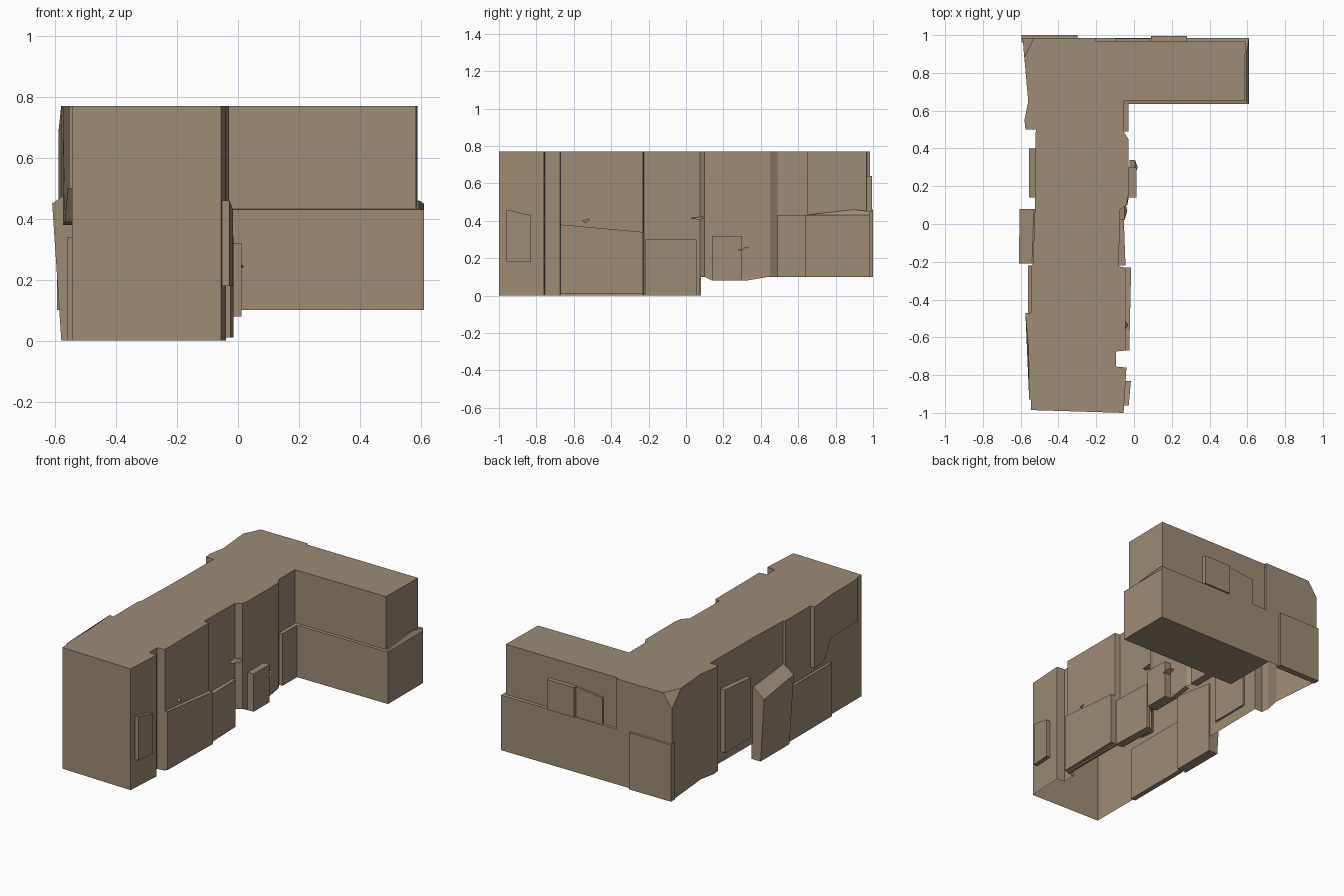
import bpy, bmesh
from mathutils import Vector

cube = bpy.data.objects.get("Cube")
if cube:
    bpy.data.objects.remove(cube)

stone = bpy.data.materials.new("sandstone_tan")
stone.use_nodes = True
tan = (0.34, 0.26, 0.18, 1)
stone.diffuse_color = tan
stone.node_tree.nodes["Principled BSDF"].inputs["Base Color"].default_value = tan

TOP = 0.77


def finish(name, bm):
    mesh = bpy.data.meshes.new(name)
    bm.to_mesh(mesh)
    bm.free()
    mesh.materials.append(stone)
    obj = bpy.data.objects.new(name, mesh)
    bpy.context.collection.objects.link(obj)
    return obj


def panel(name, axis, inner, points):
    """Slab on a wall: points are (along wall, height, outer depth)."""
    bm = bmesh.new()

    def vert(u, z, d):
        return bm.verts.new((d, u, z) if axis == "x" else (u, d, z))
    front = [vert(u, z, d) for u, z, d in points]
    back = [vert(u, z, inner) for u, z, d in points]
    bm.faces.new(front)
    bm.faces.new(back[::-1])
    n = len(points)
    for i in range(n):
        j = (i + 1) % n
        bm.faces.new((front[j], front[i], back[i], back[j]))
    bmesh.ops.recalc_face_normals(bm, faces=bm.faces)
    return finish(name, bm)


def box_panel(name, axis, inner, outer, u0, u1, z0, z1, z2=None, lean=0):
    """Four-sided panel; z2 is the top height at u1, lean shifts depth at u1."""
    z2 = z1 if z2 is None else z2
    return panel(name, axis, inner, [(u0, z0, outer), (u1, z0, outer + lean),
                                     (u1, z2, outer + lean), (u0, z1, outer)])


# Main L-shaped wall shell, open underneath the long leg
outline = [
    (-.545, -.985), (-.055, -1), (-.04, -.76), (-.095, -.755), (-.095, -.675),
    (-.045, -.67), (-.045, -.23), (-.08, -.225), (-.075, .07), (-.075, .075),
    (-.04, .1), (-.03, .15), (-.03, .45), (-.055, .49), (-.055, .65),
    (.585, .65), (.59, .965), (-.2, .97), (-.2, .985), (-.59, .985),
    (-.56, .65), (-.58, .55), (-.575, .5), (-.52, .5), (-.525, .08),
    (-.525, .07), (-.535, -.21), (-.545, -.22),
]
bm = bmesh.new()
upper = [bm.verts.new((x, y, TOP)) for x, y in outline]
lower = [bm.verts.new((x, y, 0 if y < .073 else .1)) for x, y in outline]
bm.faces.new(upper)
for i in range(len(outline)):
    j = (i + 1) % len(outline)
    bm.faces.new((lower[i], lower[j], upper[j], upper[i]))
# Chipped top corner at the back
a, b, c = Vector((-.585, .87, TOP)), Vector((-.53, .985, TOP)), Vector((-.59, .985, .68))
cut = bmesh.ops.bisect_plane(bm, geom=bm.verts[:] + bm.edges[:] + bm.faces[:],
                             plane_co=a, plane_no=(b - a).cross(c - a), clear_outer=True)
rim = [e for e in cut["geom_cut"] if isinstance(e, bmesh.types.BMEdge)]
bmesh.ops.holes_fill(bm, edges=rim, sides=0)
finish("wall_shell", bm)

# Wide lower course of the short wing, with its sloping ledge
panel("wing_lower_course", "y", .635, [(-.22, .1, .985), (.61, .1, .985),
                                       (.61, .43, .985), (-.22, .43, .985)])
panel("wing_ledge", "x", -.2, [(.635, .43, .61), (.985, .43, .61), (.985, .45, .61),
                               (.9, .46, .595), (.65, .433, .595)])

# Panels on the left wall
box_panel("end_panel", "x", -.07, -.028, -.96, -.83, .18, .46, .43, .012)
box_panel("long_panel", "x", -.07, -.025, -.67, -.23, .01, .38, .34, .01)
box_panel("short_panel", "x", -.1, -.045, -.22, .055, 0, .3, .3, -.01)
box_panel("window_panel", "x", -.06, .012, .14, .3, .08, .32)
box_panel("corner_panel", "x", -.08, -.03, .49, .645, .1, .43)
panel("wall_foot", "x", -.06, [(.1, .1, -.035), (.14, .08, -.028), (.32, .08, -.028),
                               (.44, .1, -.028)])

# Panels on the right wall
panel("upper_slab", "x", -.53, [(-.93, .5, -.555), (-.66, .5, -.558), (-.58, .39, -.568),
                                (-.47, .38, -.575), (-.47, TOP, -.575),
                                (-.66, TOP, -.558), (-.93, TOP, -.555)])
box_panel("right_lower_panel", "x", -.53, -.562, -.66, -.22, 0, .34)
panel("leaning_block", "x", -.515, [(-.21, 0, -.58), (.08, 0, -.58),
                                    (.08, .4, -.605), (-.21, .45, -.61)])
panel("leaning_block_cap", "x", -.515, [(-.21, .45, -.61), (.08, .4, -.605),
                                        (.08, .46, -.53), (-.21, .5, -.54)])
box_panel("right_window_panel", "x", -.51, -.555, .14, .4, .17, .55, .57)

# Panels on the back wall
box_panel("back_corner_panel", "y", .96, 1, -.595, -.3, .1, .46)
box_panel("back_window_left", "y", .95, .995, .09, .28, .45, .64)
box_panel("back_window_right", "y", .95, .982, -.1, .085, .45, .62, .64)

# Small stone splinters on the left wall
for i, (y, z, x, size) in enumerate([(.07, .415, -.05, .05), (.3, .25, .005, .04),
                                     (-.535, .4, -.045, .02)]):
    panel("splinter_%d" % (i + 1), "x", x - .03,
          [(y - size, z, x), (y, z - .01, x + .015), (y + size, z + .01, x)])
